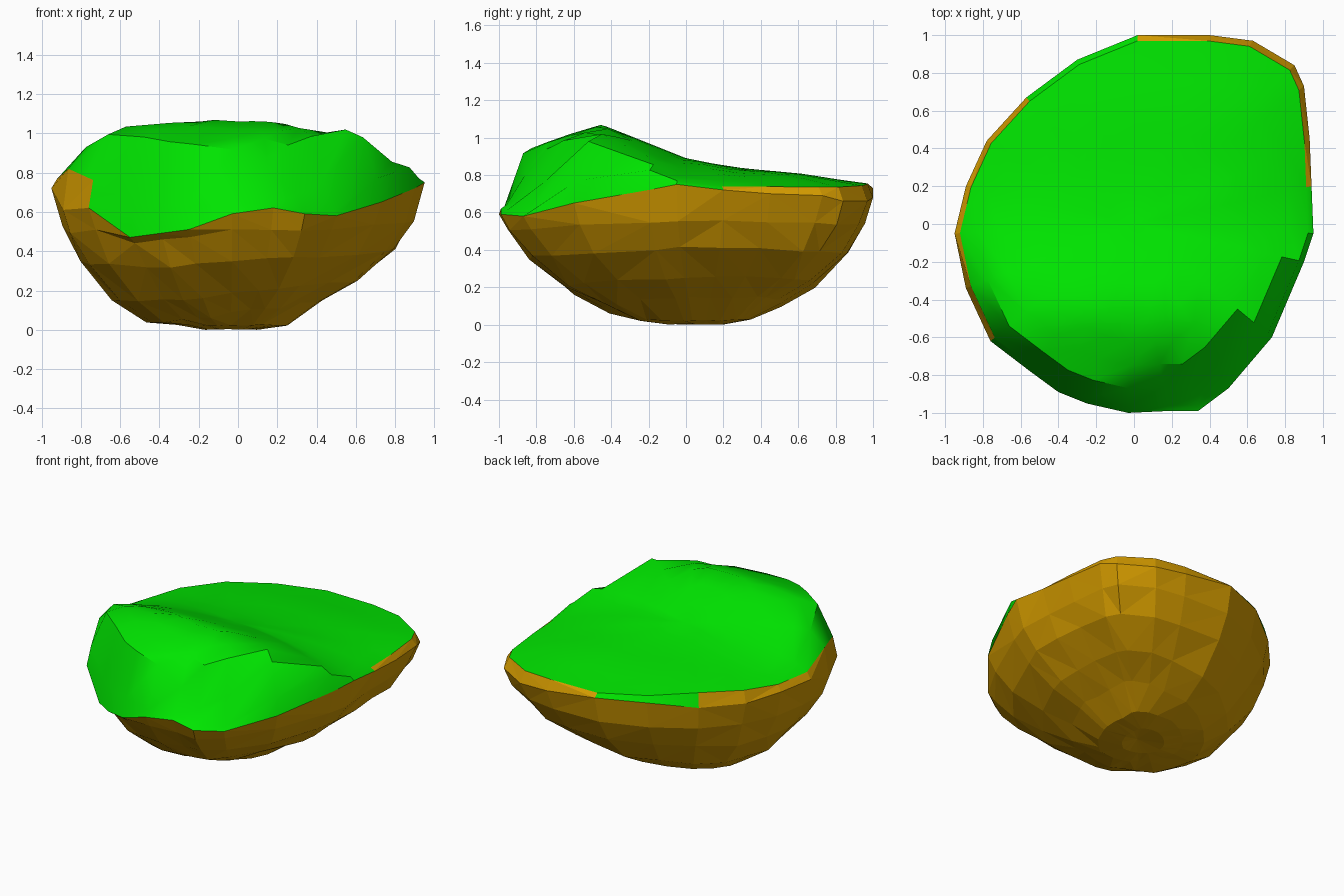
import bpy, bmesh, random
from math import atan2, degrees

random.seed(4)
if "Cube" in bpy.data.objects:
    bpy.data.objects.remove(bpy.data.objects["Cube"])


def make_material(name, color):
    mat = bpy.data.materials.new(name)
    mat.use_nodes = True
    mat.diffuse_color = color
    mat.node_tree.nodes["Principled BSDF"].inputs["Base Color"].default_value = color
    return mat


def interpolate(points, t):
    """Piecewise linear value of a profile at t."""
    if t <= points[0][0]:
        return points[0][1]
    for (a, va), (b, vb) in zip(points, points[1:]):
        if t <= b:
            return va + (vb - va) * (t - a) / (b - a)
    return points[-1][1]


# Widest outline of the rock, anticlockwise, with its height
OUTLINE = [
    (.95, -.05, .76), (.94, .2, .73), (.93, .45, .71), (.9, .73, .7), (.85, .84, .67),
    (.63, .97, .67), (.4, 1, .69), (.02, 1, .74), (-.3, .87, .74),
    (-.57, .67, .7), (-.78, .44, .7), (-.89, .2, .72), (-.95, -.05, .73),
    (-.89, -.34, .62), (-.76, -.62, .63), (-.55, -.78, .48), (-.4, -.89, .5),
    (-.25, -.95, .52), (-.03, -1, .6), (.18, -.99, .63), (.34, -.99, .6),
    (.5, -.87, .59), (.73, -.6, .66), (.9, -.2, .73)]
# Height of the grass from front to back, and of the rock from centre to rim
CREST = [(-.95, .88), (-.84, .95), (-.65, 1.02), (-.45, 1.08), (-.25, 1), (0, .9),
         (.25, .85), (.6, .82), (.95, .765)]
BELLY = [(.15, .012), (.3, .035), (.47, .1), (.66, .21), (.85, .38), (.95, .54)]
GRASS_RINGS = [.97, .87, .75, .62, .48, .32, .16]
# How far the grass edge rises to full height: gently at the front, fully at the back
EDGE_LIFT = [(-1, .33), (-.85, .42), (-.6, .7), (0, 1)]


def grass_height(x, y):
    """Crest profile, falling to both sides and cut away at the front left corner."""
    slope = .17 if y < 0 else .17 - .12 * y
    power = 2 if x > 0 and y < 0 else 3
    cut = 1.6 * max(0, .45 * x - .89 * y - .76)
    return interpolate(CREST, y) - slope * abs(x) ** power - cut


def rim_is_rock(x, y):
    """Bare rock shows above the widest line at the back and on the left."""
    angle = degrees(atan2(y, x)) % 360
    return 15 < angle < 88 or 120 < angle < 212


def add_ring(bm, scale, height):
    return [bm.verts.new((x * scale, y * scale, height(x, y, z))) for x, y, z in OUTLINE]


def bridge(bm, low, high):
    n = len(low)
    return [bm.faces.new((low[i], low[(i + 1) % n], high[(i + 1) % n], high[i]))
            for i in range(n)]


def cap(bm, ring, point, upward):
    tip = bm.verts.new(point)
    faces = []
    for a, b in zip(ring, ring[1:] + ring[:1]):
        faces.append(bm.faces.new((a, b, tip) if upward else (b, a, tip)))
    return faces


bm = bmesh.new()
grass_faces, rock_faces = [], []

# Rock belly, slightly uneven, its lowest part a little behind the centre
rings = []
for f, h in BELLY:
    lean = .24 * f * (1 - f) if f > .3 else 0
    ring = add_ring(bm, f, lambda x, y, z: min(z - .03, h * (.5 * z + .65) + lean * x
                    + random.uniform(-.01, .01) * min(1, f * 1.6)))
    for v in ring:
        v.co.x = v.co.x * random.uniform(.985, 1.01) - .04 * (1 - f)
        v.co.y = v.co.y * random.uniform(.985, 1.01) + .07 * (1 - f)
    rings.append(ring)
rim = add_ring(bm, 1, lambda x, y, z: z)
rings.append(rim)
rock_faces += cap(bm, rings[0], (0, .03, .035), False)
for low, high in zip(rings, rings[1:]):
    rock_faces += bridge(bm, low, high)

# Grass top, with a crest near the front
previous = rim
for f in GRASS_RINGS:
    ring = add_ring(bm, f, lambda x, y, z: grass_height(x * f, y * f))
    if previous is rim:
        for v, (x, y, z) in zip(ring, OUTLINE):
            lift = interpolate(EDGE_LIFT, y + .3 * min(x, 0))
            v.co.z = z + max(.02, (v.co.z - z) * lift)
    for face in bridge(bm, previous, ring):
        c = face.calc_center_median()
        bare = previous is rim and rim_is_rock(c.x, c.y)
        (rock_faces if bare else grass_faces).append(face)
    previous = ring
grass_faces += cap(bm, previous, (0, 0, grass_height(0, 0)), True)

for face in rock_faces:
    face.material_index = 1
bmesh.ops.triangulate(bm, faces=rock_faces)
lowest = min(v.co.z for v in bm.verts)
bmesh.ops.translate(bm, verts=bm.verts, vec=(0, 0, -lowest))
bmesh.ops.recalc_face_normals(bm, faces=bm.faces)

mesh = bpy.data.meshes.new("grassy_rock")
bm.to_mesh(mesh)
bm.free()
mesh.materials.append(make_material("grass_green", (0, .78, 0, 1)))
mesh.materials.append(make_material("rock_brown", (.66, .33, 0, 1)))
rock = bpy.data.objects.new("grassy_rock", mesh)
bpy.context.collection.objects.link(rock)

# Smooth grass, faceted rock
bpy.context.view_layer.objects.active = rock
rock.select_set(True)
bpy.ops.object.shade_smooth_by_angle(angle=.6)
for poly in mesh.polygons:
    if poly.material_index == 1:
        poly.use_smooth = False
